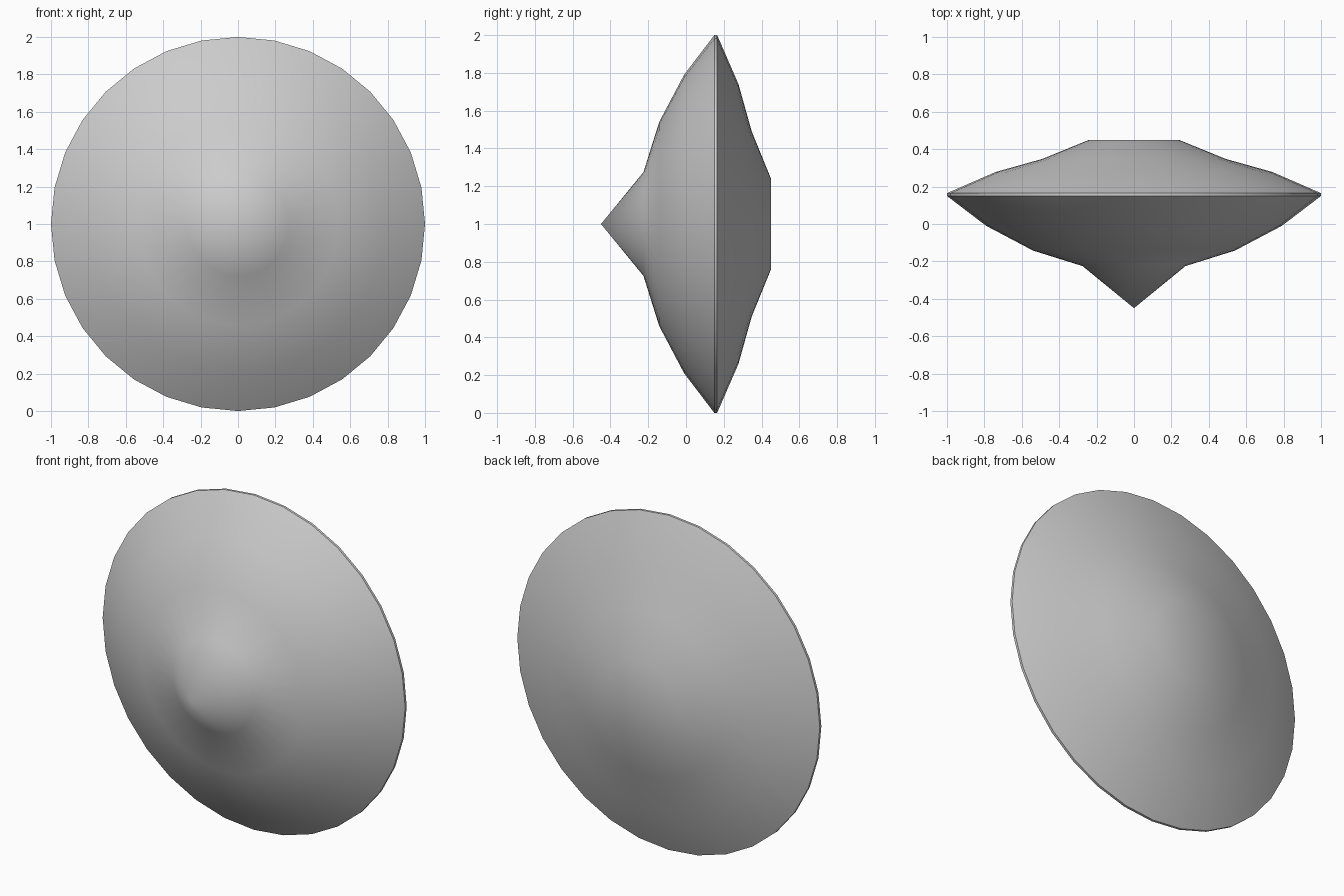
import bpy, bmesh, math
from mathutils import Matrix

if "Cube" in bpy.data.objects:
    bpy.data.objects.remove(bpy.data.objects["Cube"])

SEGMENTS = 32

# Half profile (radius, y) from the boss tip, over the rim, to the flat back
profile = [(0, -0.45), (0.275, -0.225), (0.54, -0.142), (0.79, -0.01),
           (1.0, 0.15), (1.0, 0.165), (0.74, 0.278), (0.49, 0.348),
           (0.24, 0.45), (0, 0.45)]

# Round shield: spin the profile about the y axis
bm = bmesh.new()
verts = [bm.verts.new((0, y, r)) for r, y in profile]
edges = [bm.edges.new(pair) for pair in zip(verts, verts[1:])]
bmesh.ops.spin(bm, geom=verts + edges, cent=(0, 0, 0), axis=(0, 1, 0),
               angle=math.tau, steps=SEGMENTS, use_duplicate=False)
bmesh.ops.remove_doubles(bm, verts=bm.verts[:], dist=0.001)
bmesh.ops.recalc_face_normals(bm, faces=bm.faces[:])
bmesh.ops.transform(bm, matrix=Matrix.Translation((0, 0, 1)), verts=bm.verts[:])

mesh = bpy.data.meshes.new("round_shield")
bm.to_mesh(mesh)
bm.free()
shield = bpy.data.objects.new("round_shield", mesh)
bpy.context.collection.objects.link(shield)

# Smooth surfaces with a crisp rim
bpy.context.view_layer.objects.active = shield
shield.select_set(True)
bpy.ops.object.shade_smooth_by_angle(angle=math.radians(42))
